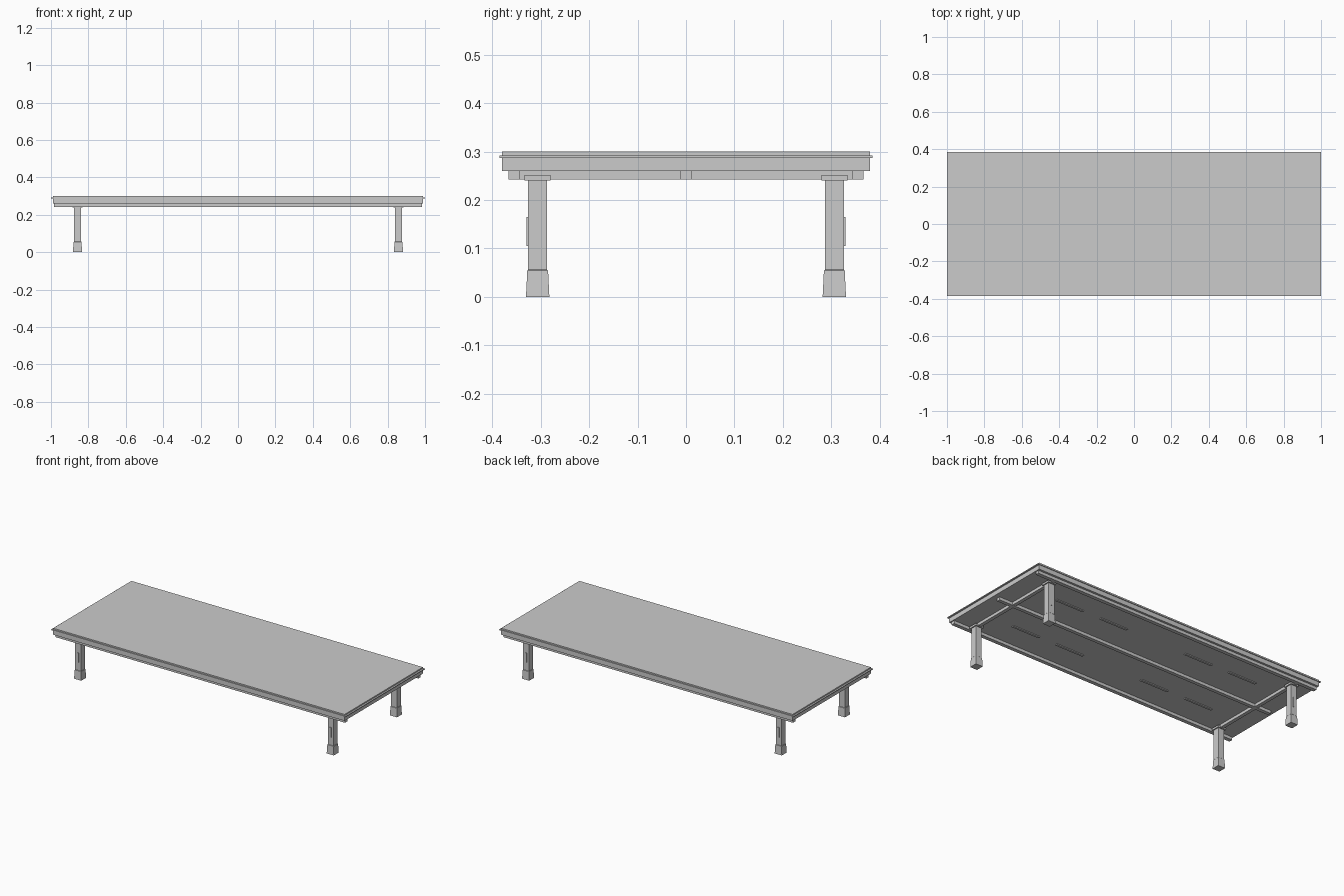
import bpy, bmesh
from mathutils import Matrix

if "Cube" in bpy.data.objects:
    bpy.data.objects.remove(bpy.data.objects["Cube"])

grey = bpy.data.materials.new("table grey")
grey.diffuse_color = (0.6, 0.6, 0.6, 1)
grey.use_nodes = True
grey.node_tree.nodes["Principled BSDF"].inputs["Base Color"].default_value = grey.diffuse_color


def finish(name, bm):
    bmesh.ops.recalc_face_normals(bm, faces=bm.faces)
    me = bpy.data.meshes.new(name)
    bm.to_mesh(me)
    bm.free()
    me.materials.append(grey)
    ob = bpy.data.objects.new(name, me)
    bpy.context.collection.objects.link(ob)
    return ob


def box(name, x0, x1, y0, y1, z0, z1):
    bm = bmesh.new()
    m = Matrix.Translation(((x0 + x1) / 2, (y0 + y1) / 2, (z0 + z1) / 2))
    bmesh.ops.create_cube(bm, size=1, matrix=m @ Matrix.Diagonal((x1 - x0, y1 - y0, z1 - z0, 1)))
    return finish(name, bm)


def stack(name, cx, cy, sections):
    """Lofted rectangular solid from (half x, half y, z) sections."""
    bm = bmesh.new()
    rings = [[bm.verts.new((cx + sx * hx, cy + sy * hy, z))
              for sx, sy in ((-1, -1), (1, -1), (1, 1), (-1, 1))]
             for hx, hy, z in sections]
    for a, b in zip(rings, rings[1:]):
        for i in range(4):
            j = (i + 1) % 4
            bm.faces.new((a[i], a[j], b[j], b[i]))
    bm.faces.new(rings[0])
    bm.faces.new(rings[-1])
    return finish(name, bm)


# tabletop with a projecting trim band
stack("tabletop", 0, 0, [
    (0.990, 0.380, 0.260), (0.990, 0.380, 0.287),
    (1.000, 0.385, 0.287), (1.000, 0.385, 0.292),
    (0.990, 0.380, 0.292), (0.990, 0.380, 0.300)])

# underside frame
box("centre_rail", -0.96, 0.96, -0.011, 0.011, 0.242, 0.261)
for s in (-1, 1):
    y0, y1 = sorted((s * 0.344, s * 0.367))
    box("long_rail", -0.984, 0.984, y0, y1, 0.242, 0.261)
    box("cross_rail", s * 0.858 - 0.011, s * 0.858 + 0.011, -0.345, 0.345, 0.2425, 0.261)

# thin slats under the top
for x in (-0.61, -0.3, 0.3, 0.61):
    for y in (-0.185, 0.185):
        box("underside_slat", x - 0.095, x + 0.095, y - 0.007, y + 0.007, 0.255, 0.261)

# legs with flared foot, collar and narrow outer strip
for sx in (-1, 1):
    for sy in (-1, 1):
        x, y = sx * 0.858, sy * 0.3065
        stack("leg", x, y, [
            (0.024, 0.024, 0), (0.024, 0.024, 0.003), (0.0215, 0.0215, 0.054),
            (0.0197, 0.0197, 0.056), (0.0197, 0.0197, 0.241)])
        box("leg_collar", x - 0.027, x + 0.027, y - 0.027, y + 0.027, 0.240, 0.252)
        yo = sy * 0.3275
        box("leg_strip", x - 0.005, x + 0.005, yo - 0.002, yo + 0.002, 0.105, 0.165)
